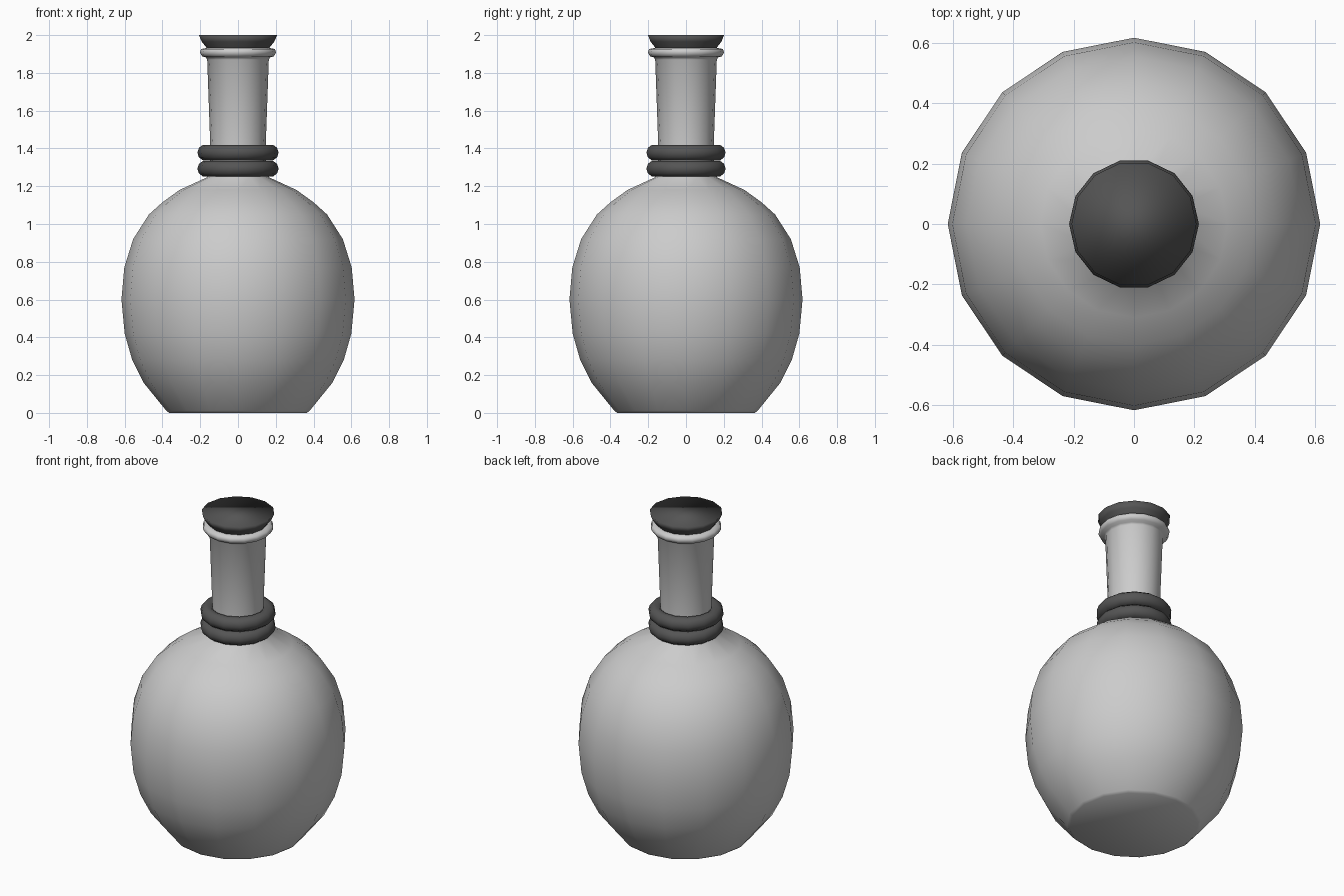
import bpy, bmesh
from math import cos, sin, pi

if "Cube" in bpy.data.objects:
    bpy.data.objects.remove(bpy.data.objects["Cube"])

dark = bpy.data.materials.new("dark_grey")
dark.diffuse_color = (0.09, 0.09, 0.09, 1)
dark.use_nodes = True
dark.node_tree.nodes["Principled BSDF"].inputs["Base Color"].default_value = dark.diffuse_color


def lathe(name, profile, sides, mat=None, closed=False):
    """Spin (radius, z) points around z; open profiles get end caps."""
    bm = bmesh.new()
    rings = [[bm.verts.new((r * cos(2 * pi * i / sides), r * sin(2 * pi * i / sides), z))
              for i in range(sides)] for r, z in profile]
    pairs = list(zip(rings, rings[1:]))
    if closed:
        pairs.append((rings[-1], rings[0]))
    else:
        bm.faces.new(rings[0][::-1])
        bm.faces.new(rings[-1])
    for a, b in pairs:
        for i in range(sides):
            j = (i + 1) % sides
            bm.faces.new((a[i], a[j], b[j], b[i]))
    bmesh.ops.recalc_face_normals(bm, faces=bm.faces)
    for f in bm.faces:
        f.smooth = True
    me = bpy.data.meshes.new(name)
    bm.to_mesh(me)
    bm.free()
    ob = bpy.data.objects.new(name, me)
    bpy.context.collection.objects.link(ob)
    if mat:
        me.materials.append(mat)
    return ob


# Round body, neck and rolled lip in one lathe
lathe("flask_body", [
    (0.365, 0), (0.38, 0.012), (0.5, 0.16), (0.56, 0.28), (0.6, 0.42),
    (0.617, 0.6), (0.602, 0.77), (0.555, 0.92), (0.472, 1.05), (0.4, 1.115),
    (0.31, 1.18), (0.165, 1.247), (0.148, 1.29), (0.147, 1.42), (0.163, 1.87),
    (0.17, 1.882), (0.19, 1.888), (0.202, 1.908), (0.195, 1.926), (0.165, 1.933)], 16)

# Two collar rings at the base of the neck
for n, z in enumerate((1.293, 1.378)):
    lathe(f"collar_ring_{n + 1}",
          [(0.173 + 0.042 * cos(a * pi / 5), z + 0.043 * sin(a * pi / 5)) for a in range(10)],
          14, dark, closed=True)

# Flared stopper
lathe("stopper", [(0.15, 1.9), (0.168, 1.935), (0.192, 1.965), (0.207, 2.0)], 14, dark)
